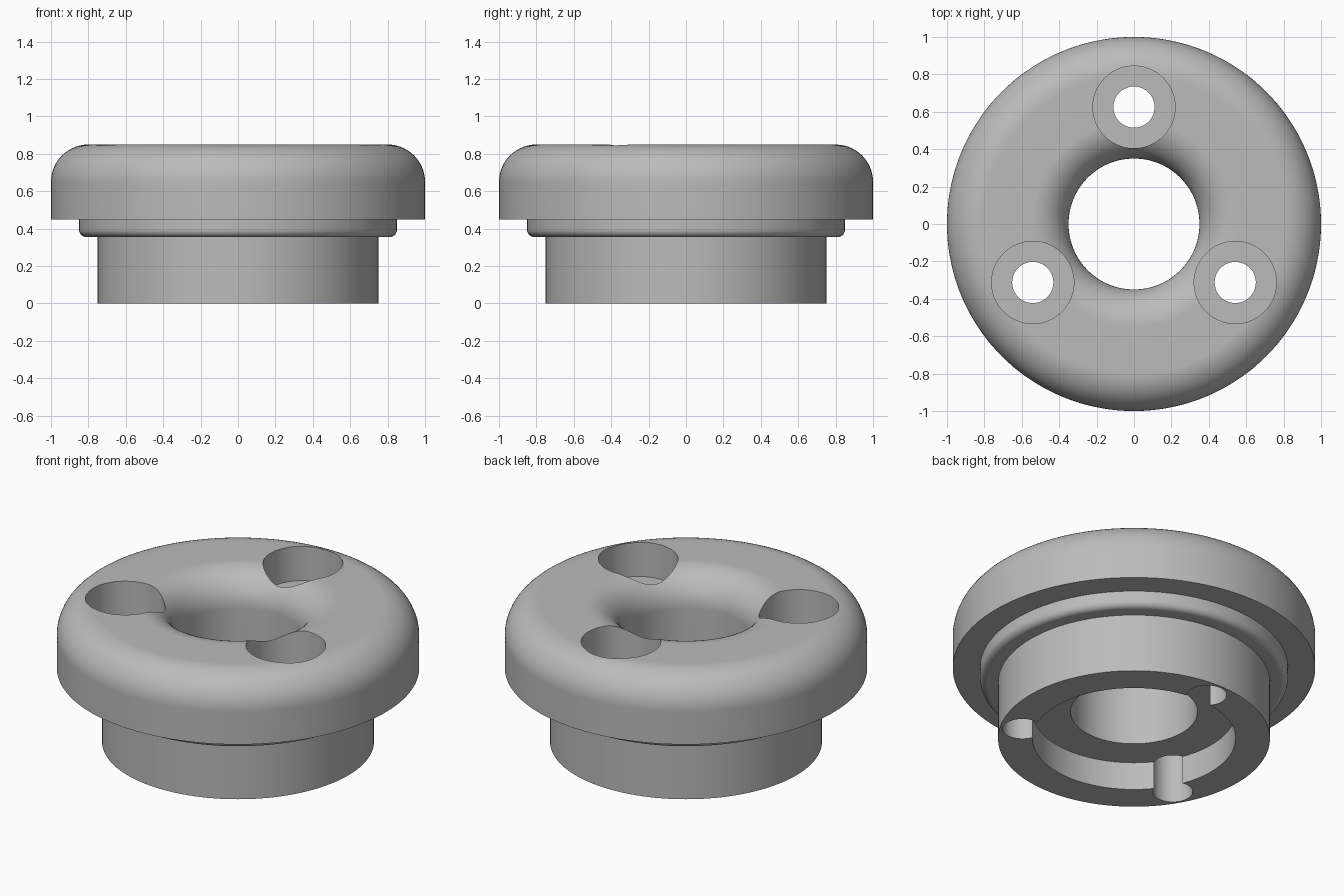
import bpy, bmesh
from math import cos, sin, pi, radians
from mathutils import Vector

if "Cube" in bpy.data.objects:
    bpy.data.objects.remove(bpy.data.objects["Cube"], do_unlink=True)

metal = bpy.data.materials.new("plain_grey")
metal.use_nodes = True
grey = (0.5, 0.5, 0.5, 1)
metal.diffuse_color = grey
metal.node_tree.nodes["Principled BSDF"].inputs["Base Color"].default_value = grey


def arc(r, z, radius, start, end, steps):
    """Profile points along a fillet centred on (r, z)."""
    angles = [radians(start + (end - start) * i / steps) for i in range(steps + 1)]
    return [(r + radius * cos(a), z + radius * sin(a)) for a in angles]


def lathe(name, profile, segments, centre=(0, 0, 0)):
    """Revolve a closed (r, z) profile about the vertical axis."""
    bm = bmesh.new()
    verts = [bm.verts.new((r, 0, z)) for r, z in profile]
    edges = [bm.edges.new((v, verts[i - 1])) for i, v in enumerate(verts)]
    bmesh.ops.spin(bm, geom=verts + edges, cent=(0, 0, 0), axis=(0, 0, 1),
                   angle=2 * pi, steps=segments, use_merge=False)
    bmesh.ops.remove_doubles(bm, verts=bm.verts, dist=1e-5)
    bmesh.ops.dissolve_degenerate(bm, edges=bm.edges, dist=1e-6)
    bmesh.ops.recalc_face_normals(bm, faces=bm.faces)
    mesh = bpy.data.meshes.new(name)
    bm.to_mesh(mesh)
    bm.free()
    obj = bpy.data.objects.new(name, mesh)
    obj.location = Vector(centre)
    obj.data.materials.append(metal)
    bpy.context.collection.objects.link(obj)
    return obj


# Flanged body: recessed base, bore, rounded flange, locating lip
profile = [(0.75, 0), (0.56, 0), (0.56, 0.17), (0.35, 0.17)]
profile += arc(0.55, 0.65, 0.2, 180, 90, 14)
profile += arc(0.8, 0.65, 0.2, 90, 0, 14)
profile += [(1, 0.45), (0.85, 0.45)]
profile += arc(0.81, 0.395, 0.04, 0, -90, 6)
profile += [(0.75, 0.355)]
body = lathe("flanged_bushing", profile, 144)

# Three counterbored screw holes
bpy.context.view_layer.objects.active = body
body.select_set(True)
hole = [(0, -0.1), (0.11, -0.1), (0.11, 0.64), (0.22, 0.64), (0.22, 1), (0, 1)]
for i in range(3):
    a = radians(90 + 120 * i)
    cutter = lathe("screw_hole_cutter", hole, 64, (0.625 * cos(a), 0.625 * sin(a), 0))
    cutter.hide_render = True
    mod = body.modifiers.new("screw_hole", 'BOOLEAN')
    mod.operation = 'DIFFERENCE'
    mod.solver = 'EXACT'
    mod.object = cutter
    bpy.ops.object.modifier_apply(modifier=mod.name)
    bpy.data.objects.remove(cutter, do_unlink=True)

# Smooth curves with crisp machined edges
bpy.ops.object.shade_smooth_by_angle(angle=radians(30))
weighted = body.modifiers.new("even_shading", 'WEIGHTED_NORMAL')
weighted.keep_sharp = True
